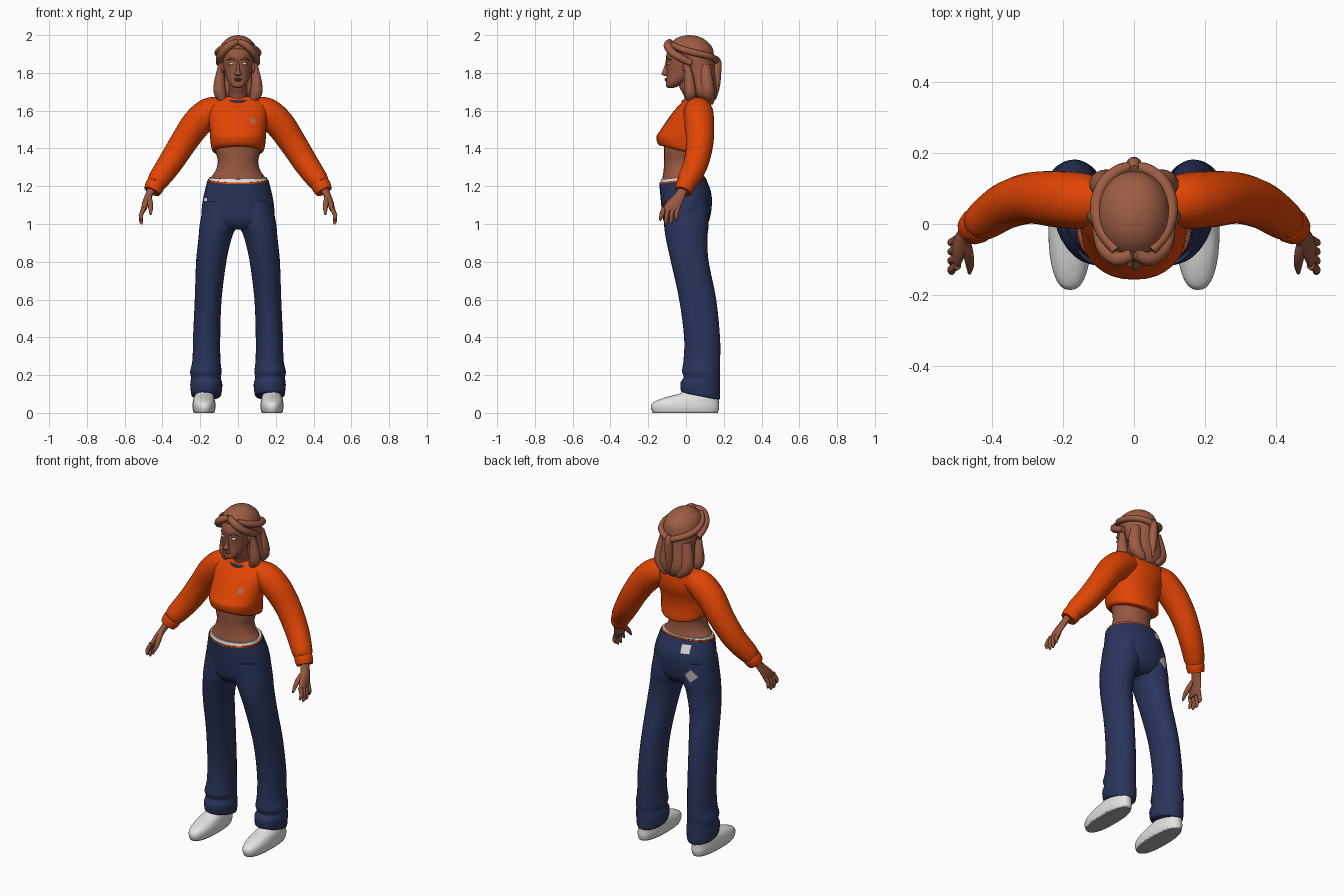
import bpy, bmesh, math
from mathutils import Vector
from mathutils.bvhtree import BVHTree


def material(name, r, g, b):
    m = bpy.data.materials.new(name)
    m.diffuse_color = [(c / 255) ** 2.2 for c in (r, g, b)] + [1]
    return m


SKIN = material("skin brown", 150, 88, 66)
HAIR = material("hair brown", 156, 93, 70)
LIP = material("lip brown", 130, 70, 56)
ORANGE = material("orange knit", 224, 70, 12)
NAVY = material("navy cloth", 46, 55, 92)
WHITE = material("white", 226, 226, 224)
GREY = material("grey patch", 168, 166, 164)
TAN = material("tan patch", 165, 112, 84)


def finish(bm, name, mat):
    bmesh.ops.recalc_face_normals(bm, faces=bm.faces)
    me = bpy.data.meshes.new(name)
    bm.to_mesh(me)
    bm.free()
    me.materials.append(mat)
    ob = bpy.data.objects.new(name, me)
    bpy.context.collection.objects.link(ob)
    return ob


def spline(pts, steps):
    """Catmull-Rom interpolation of equal-length tuples."""
    out = []
    for i in range(len(pts) - 1):
        a, b, c, d = (pts[max(i - 1, 0)], pts[i], pts[i + 1], pts[min(i + 2, len(pts) - 1)])
        for k in range(steps):
            t = k / steps
            out.append([0.5 * (2 * q + (r - p) * t + (2 * p - 5 * q + 4 * r - s) * t * t
                               + (3 * q - p - 3 * r + s) * t ** 3) for p, q, r, s in zip(a, b, c, d)])
    return out + [list(pts[-1])]


def skin_rings(name, rings, mat, closed=False):
    bm = bmesh.new()
    loops = [[bm.verts.new(p) for p in ring] for ring in rings]
    n = len(loops[0])
    pairs = list(zip(loops, loops[1:])) + ([(loops[-1], loops[0])] if closed else [])
    for a, b in pairs:
        for j in range(n):
            bm.faces.new((a[j], a[(j + 1) % n], b[(j + 1) % n], b[j]))
    if not closed:
        bm.faces.new(loops[0])
        bm.faces.new(loops[-1])
    return finish(bm, name, mat)


def loft(name, rows, mat, side=1, segs=32, steps=4, power=2.0):
    """Rows are (x, y, z, half width, half depth, tilt)."""
    rings = []
    for x, y, z, rx, ry, tilt in spline(rows, steps):
        ring = []
        for j in range(segs):
            a = 2 * math.pi * j / segs
            c, s = math.cos(a), math.sin(a)
            dx = math.copysign(abs(c) ** (2 / power), c) * max(rx, 0.001)
            dy = math.copysign(abs(s) ** (2 / power), s) * max(ry, 0.001)
            ring.append((side * (x + dx), y + dy, z + tilt * dy))
        rings.append(ring)
    return skin_rings(name, rings, mat)


def tube(name, pts, mat, side=1, segs=12, steps=4, closed=False):
    """Points are (x, y, z, radius)."""
    path = spline(list(pts) + ([pts[0]] if closed else []), steps)
    if closed:
        path.pop()
    pos = [Vector((side * p[0], p[1], p[2])) for p in path]
    n, u, rings = len(pos), None, []
    for i, p in enumerate(pos):
        t = (pos[(i + 1) % n] - pos[i - 1] if closed
             else pos[min(i + 1, n - 1)] - pos[max(i - 1, 0)]).normalized()
        if u is None:
            u = t.orthogonal()
        u = (u - t * u.dot(t)).normalized()
        v = t.cross(u)
        r = max(path[i][3], 0.001)
        rings.append([p + r * (u * math.cos(2 * math.pi * j / segs) + v * math.sin(2 * math.pi * j / segs))
                      for j in range(segs)])
    return skin_rings(name, rings, mat, closed)


def ball(name, loc, radii, mat, side=1):
    bm = bmesh.new()
    bmesh.ops.create_uvsphere(bm, u_segments=16, v_segments=10, radius=1)
    for v in bm.verts:
        v.co = Vector((side * loc[0], loc[1], loc[2])) + Vector(a * b for a, b in zip(v.co, radii))
    return finish(bm, name, mat)


def patch(name, targets, x, z, half, turn, ydir, mat):
    """Thin plate draped on the cloth along y."""
    trees = [BVHTree.FromPolygons([v.co for v in o.data.vertices],
                                  [p.vertices[:] for p in o.data.polygons]) for o in targets]
    bm = bmesh.new()
    bmesh.ops.create_grid(bm, x_segments=6, y_segments=6, size=half)
    c, s = math.cos(turn), math.sin(turn)
    for v in bm.verts:
        px, pz = x + c * v.co.x - s * v.co.y, z + s * v.co.x + c * v.co.y
        hits = [t.ray_cast(Vector((px, -ydir, pz)), Vector((0, ydir, 0)))[0] for t in trees]
        ys = [h.y for h in hits if h]
        y = (min(ys) if ydir > 0 else max(ys)) if ys else 0
        v.co = (px, y - 0.004 * ydir, pz)
    bm.normal_update()
    ob = finish(bm, name, mat)
    if ob.data.polygons[0].normal.y * ydir > 0:
        ob.data.flip_normals()


# Torso clothing and midriff
sweater = loft("sweater_body", [
    (0, -.015, 1.385, .127, .128, -.25), (0, -.015, 1.40, .14, .138, -.25), (0, -.02, 1.45, .147, .136, -.12),
    (0, -.01, 1.49, .15, .13, 0), (0, .018, 1.55, .155, .118, 0), (0, .037, 1.60, .16, .10, 0),
    (0, .052, 1.64, .15, .078, 0), (0, .058, 1.665, .105, .065, 0), (0, .055, 1.675, .072, .052, 0)], ORANGE, power=2.2)
loft("midriff", [(0, -.02, 1.19, .155, .11, 0), (0, -.02, 1.24, .146, .105, 0), (0, -.022, 1.28, .12, .097, 0),
                 (0, -.022, 1.33, .107, .094, 0), (0, -.018, 1.38, .118, .098, 0), (0, -.015, 1.43, .125, .1, 0)], SKIN)
tube("collar", [(.075 * math.cos(a), .047 + .062 * math.sin(a), 1.664 + .018 * math.sin(a), .010)
                for a in [k * math.pi / 8 for k in range(16)]], NAVY, closed=True, segs=10, steps=2)

# Trousers: hips, waistbands, legs
hips = loft("trouser_hips", [
    (0, -.018, 1.228, .163, .122, .14), (0, -.014, 1.21, .167, .126, .13), (0, 0, 1.15, .182, .135, .05),
    (0, .003, 1.08, .192, .132, 0), (0, .001, 1.01, .185, .118, 0), (0, .001, .97, .12, .085, 0)], NAVY)
loft("orange_band", [(0, -.019, 1.215, .161, .121, .14), (0, -.019, 1.236, .160, .120, .14)], ORANGE, steps=1)
loft("white_waistband", [(0, -.019, 1.23, .157, .118, .11), (0, -.019, 1.247, .152, .113, .09)], WHITE, steps=1)
legs = []
for side, tag in ((1, "left"), (-1, "right")):
    legs.append(loft(tag + "_trouser_leg", [
        (.09, .0, 1.12, .09, .118, 0), (.102, .002, 1.0, .1, .118, 0), (.116, .002, .95, .091, .113, 0),
        (.126, .006, .9, .086, .108, 0), (.142, .02, .8, .080, .1, 0), (.158, .062, .6, .071, .098, 0),
        (.166, .085, .4, .072, .095, 0), (.167, .084, .28, .074, .097, 0), (.170, .080, .22, .083, .101, 0),
        (.170, .084, .185, .079, .096, -.05), (.168, .076, .15, .085, .105, -.1),
        (.168, .076, .10, .080, .104, -.2), (.168, .076, .088, .073, .096, -.2)], NAVY, side))
    # Shoes with a grey sole
    loft(tag + "_shoe", [(.18, -.004, .008, .057, .176, 0), (.18, -.005, .03, .061, .181, 0),
                         (.18, .0, .055, .060, .174, 0), (.18, .028, .08, .055, .144, 0),
                         (.178, .07, .105, .046, .098, 0), (.176, .085, .14, .04, .07, 0)], WHITE, side, power=2.4)
    loft(tag + "_shoe_sole", [(.18, -.004, 0, .054, .172, 0), (.18, -.004, .009, .057, .176, 0)],
         GREY, side, steps=1, power=2.4)

    # Sleeves and cuffs
    tube(tag + "_sleeve", [(.09, .062, 1.605, .066), (.15, .065, 1.59, .079), (.22, .07, 1.53, .079),
                           (.29, .073, 1.43, .072), (.36, .052, 1.32, .066), (.42, .012, 1.235, .057),
                           (.437, -.001, 1.21, .047)], ORANGE, side, segs=24)
    tube(tag + "_cuff", [(.434, .001, 1.214, .050), (.443, -.005, 1.197, .051), (.456, -.015, 1.172, .045)],
         ORANGE, side, segs=20)

    # Hands
    loft(tag + "_palm", [(.45, -.008, 1.20, .026, .030, 0), (.468, -.028, 1.16, .022, .030, 0),
                         (.486, -.055, 1.12, .019, .041, 0), (.498, -.079, 1.08, .015, .047, 0),
                         (.50, -.084, 1.066, .010, .040, 0)], SKIN, side, segs=20)
    for i, tip in enumerate((1.018, .999, 1.0, 1.018)):
        y = -.117 + .025 * i
        tube(f"{tag}_finger_{i + 1}", [(.497, y, 1.085, .012), (.513, y - .010, 1.05, .0115),
                                       (.513, y - .017 + .003 * i, tip + .015, .010),
                                       (.509, y - .020 + .003 * i, tip, .004)], SKIN, side, segs=10, steps=3)
    tube(tag + "_thumb", [(.474, -.045, 1.15, .014), (.466, -.085, 1.115, .015), (.462, -.115, 1.08, .012),
                          (.463, -.138, 1.05, .005)], SKIN, side, segs=10)

    # Paired face parts
    ball(tag + "_eye", (.034, -.090, 1.848), (.016, .012, .007), WHITE, side)
    tube(tag + "_brow", [(.014, -.103, 1.868, .004), (.035, -.099, 1.876, .005), (.058, -.078, 1.868, .003)],
         HAIR, side, segs=8)
    ball(tag + "_ear", (.082, .005, 1.83), (.012, .022, .032), SKIN, side)

    # Front hair sweep, braid around the crown, and hanging locks
    tube(tag + "_front_sweep", [(.004, -.085, 1.965, .016), (.045, -.098, 1.945, .021), (.083, -.070, 1.905, .021),
                                (.097, -.020, 1.875, .020), (.100, .03, 1.85, .016)], HAIR, side)
    tube(tag + "_braid", [(.05, -.075, 1.95, .014), (.092, -.02, 1.925, .017), (.106, .05, 1.905, .018),
                          (.085, .115, 1.89, .018), (.04, .152, 1.875, .017), (0, .16, 1.86, .016)], HAIR, side)
    tube(tag + "_side_lock", [(.088, .0, 1.86, .012), (.094, .012, 1.80, .022), (.099, .018, 1.74, .030),
                              (.096, .022, 1.695, .033), (.08, .018, 1.66, .021), (.065, .01, 1.645, .004)], HAIR, side)
    tube(tag + "_back_lock", [(.07, .10, 1.84, .03), (.085, .108, 1.76, .036), (.085, .115, 1.70, .038),
                              (.055, .13, 1.655, .024), (.04, .14, 1.635, .005)], HAIR, side)

# Neck, head and face
loft("neck", [(0, .05, 1.62, .058, .052, 0), (0, .038, 1.68, .048, .05, 0), (0, .015, 1.73, .047, .052, 0),
              (0, .01, 1.79, .05, .055, 0)], SKIN, segs=24)
loft("head", [(0, -.082, 1.720, .014, .014, 0), (0, -.072, 1.731, .034, .034, 0), (0, -.046, 1.758, .055, .059, 0),
              (0, -.014, 1.80, .070, .088, 0), (0, .0, 1.85, .079, .104, 0), (0, .005, 1.90, .083, .108, 0),
              (0, .012, 1.945, .068, .088, 0), (0, .015, 1.97, .03, .05, 0)], SKIN)
loft("nose", [(0, -.106, 1.783, .012, .008, 0), (0, -.112, 1.793, .018, .018, 0), (0, -.108, 1.81, .011, .016, 0),
              (0, -.102, 1.845, .007, .010, 0), (0, -.100, 1.872, .006, .006, 0)], SKIN, segs=14)
ball("upper_lip", (0, -.100, 1.768), (.021, .014, .005), LIP)
ball("lower_lip", (0, -.099, 1.760), (.018, .014, .006), LIP)

# Hair cap, back fall and tied tail
loft("hair_cap", [(0, .115, 1.632, .03, .022, 0), (0, .106, 1.66, .085, .048, 0), (0, .095, 1.70, .112, .068, 0),
                  (0, .088, 1.76, .106, .070, 0), (0, .072, 1.82, .099, .080, 0), (0, .052, 1.88, .101, .097, 0),
                  (0, .025, 1.93, .097, .116, 0), (0, .020, 1.965, .077, .094, 0), (0, .018, 1.99, .044, .055, 0),
                  (0, .016, 2.0, .008, .010, 0)], HAIR)
tube("tied_tail", [(0, .155, 1.885, .012), (0, .168, 1.855, .020), (0, .163, 1.80, .024), (0, .160, 1.74, .022),
                   (0, .158, 1.69, .012), (0, .155, 1.66, .003)], HAIR)

# Cloth patches
patch("chest_patch", [sweater], .08, 1.545, .013, 0, 1, TAN)
patch("seat_patch", [hips] + legs, -.115, 1.05, .027, math.pi / 4, -1, GREY)
patch("waist_patch", [hips], -.075, 1.20, .024, 0, -1, WHITE)
patch("pocket_patch", [hips], -.172, 1.13, .007, 0, 1, WHITE)

for ob in bpy.data.objects:
    ob.select_set(True)
bpy.context.view_layer.objects.active = sweater
bpy.ops.object.shade_smooth_by_angle(angle=0.8)
